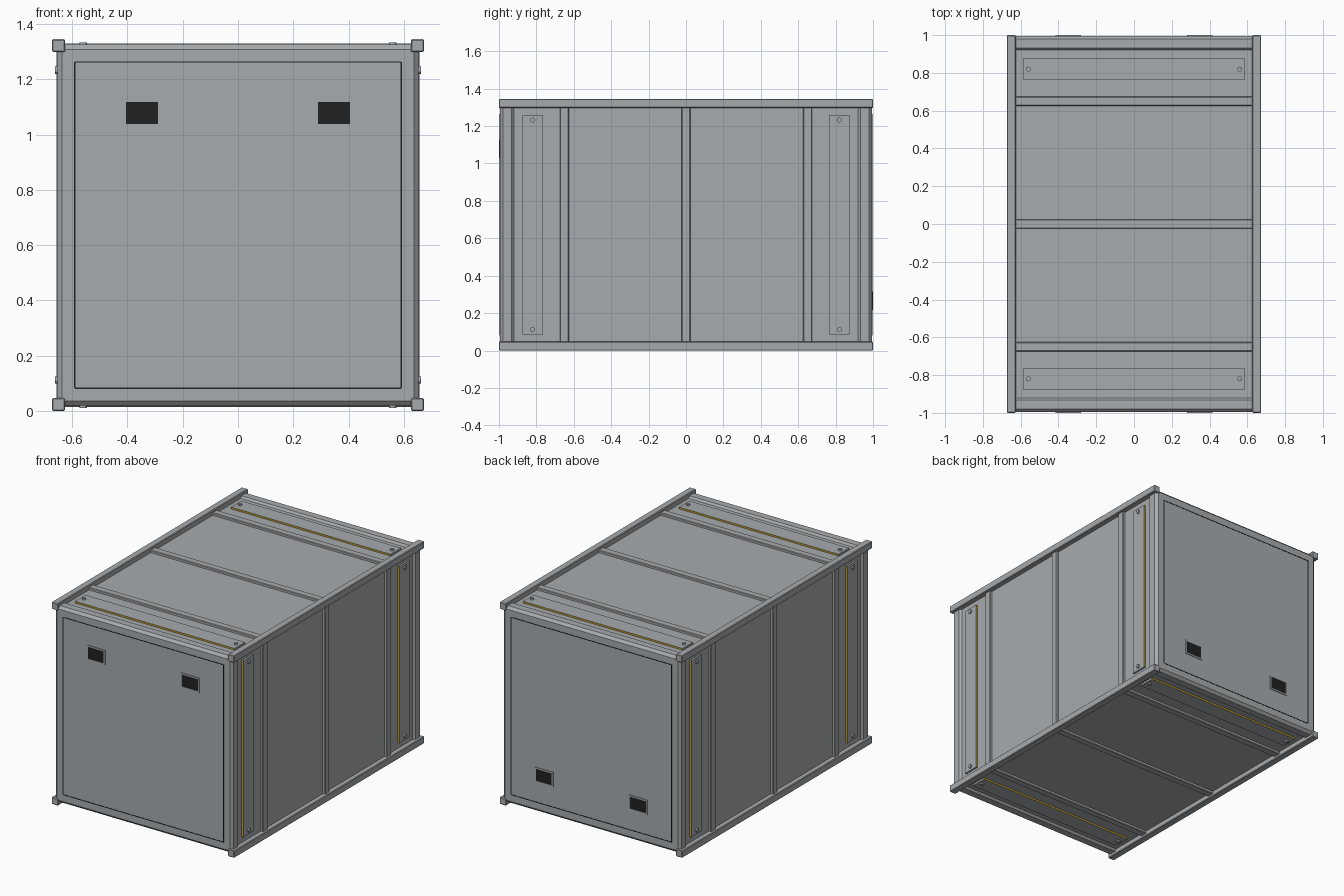
import bpy, bmesh, math
from mathutils import Matrix, Vector

if "Cube" in bpy.data.objects:
    bpy.data.objects.remove(bpy.data.objects["Cube"])

H = 0.6725  # half height; the cross-section is square


def material(name, col):
    m = bpy.data.materials.new(name)
    m.diffuse_color = (*col, 1)
    m.use_nodes = True
    m.node_tree.nodes["Principled BSDF"].inputs["Base Color"].default_value = m.diffuse_color
    return m


grey = material("steel grey", (0.39, 0.41, 0.425))
black = material("vent black", (0.015, 0.015, 0.016))
yellow = material("edge yellow", (0.48, 0.33, 0.03))


def finish(name, bm, mats, mat4=Matrix()):
    bm.transform(mat4)
    bmesh.ops.recalc_face_normals(bm, faces=bm.faces)
    me = bpy.data.meshes.new(name)
    bm.to_mesh(me)
    bm.free()
    for m in mats:
        me.materials.append(m)
    ob = bpy.data.objects.new(name, me)
    bpy.context.collection.objects.link(ob)
    return ob


def box(name, lo, hi, mat=grey, mat4=Matrix(), bevel=0, edge_mat=None):
    lo, hi = Vector(lo), Vector(hi)
    bm = bmesh.new()
    bmesh.ops.create_cube(bm, size=1)
    bm.transform(Matrix.Translation((lo + hi) / 2) @ Matrix.Diagonal((*(hi - lo), 1)))
    if edge_mat:  # long edges facing along y take the second colour
        for f in bm.faces:
            f.material_index = int(abs(f.normal.y) > 0.9)
    if bevel:
        bmesh.ops.bevel(bm, geom=bm.edges[:], offset=bevel, segments=1, affect='EDGES')
    return finish(name, bm, [mat, edge_mat] if edge_mat else [mat], mat4)


def disc(name, x, y, z, r, h, mat4):
    bm = bmesh.new()
    bmesh.ops.create_cone(bm, cap_ends=True, segments=12, radius1=r, radius2=r, depth=h,
                          matrix=Matrix.Translation((x, y, z)))
    finish(name, bm, [grey], mat4)


CENTRE = Matrix.Translation((0, 0, H))

# Main body behind the recessed panels
box("body", (-0.64, -0.925, -0.64), (0.64, 0.925, 0.64), mat4=CENTRE)

# Four long corner rails
for sx in (-1, 1):
    for sz in (-1, 1):
        cx, cz = sx * 0.649, sz * 0.649
        box("corner_rail", (cx - 0.0235, -1, cz - 0.0235), (cx + 0.0235, 1, cz + 0.0235),
            mat4=CENTRE, bevel=0.004)

# Side, roof and floor details: same set turned about the long axis
for i, side in enumerate(("roof", "right", "floor", "left")):
    T = CENTRE @ Matrix.Rotation(i * math.pi / 2, 4, 'Y')
    for y in (-0.65, 0, 0.65):
        box(side + "_rib", (-0.63, y - 0.024, 0.63), (0.63, y + 0.024, 0.657),
            mat4=T, bevel=0.004)
    for y in (-0.82, 0.82):
        box(side + "_cover_strip", (-0.587, y - 0.055, 0.63), (0.587, y + 0.055, 0.652),
            mat4=T, edge_mat=yellow)
        for x in (-0.56, 0.56):
            disc(side + "_strip_bolt", x, y, 0.654, 0.013, 0.014, T)

# Two end walls; the rear one is the front turned about the x axis
for name, T in (("front", CENTRE), ("rear", CENTRE @ Matrix.Rotation(math.pi, 4, 'X'))):
    # chamfered end frame lofted from square rings
    bm = bmesh.new()
    rings = []
    for y, s in ((-0.92, 0.64), (-0.932, 0.653), (-0.979, 0.653), (-0.995, 0.636)):
        rings.append([bm.verts.new((a * s, y, b * s))
                      for a, b in ((-1, -1), (1, -1), (1, 1), (-1, 1))])
    for r0, r1 in zip(rings, rings[1:]):
        for k in range(4):
            bm.faces.new((r0[k], r0[(k + 1) % 4], r1[(k + 1) % 4], r1[k]))
    bm.faces.new(rings[0])
    bm.faces.new(rings[-1])
    finish(name + "_end_wall", bm, [grey], T)

    # thin dark seam around the door panel
    a, w = 0.59, 0.0025
    y0, y1 = -0.9965, -0.99
    for s in (-1, 1):
        box(name + "_seam_side", (s * a - w, y0, -a), (s * a + w, y1, a), black, T)
        box(name + "_seam_cross", (-a, y0, s * a - w), (a, y1, s * a + w), black, T)

    # framed vents
    for x in (-0.347, 0.347):
        z, hw, hh, t = 0.406, 0.0675, 0.0485, 0.009
        for s in (-1, 1):
            xs, zs = x + s * (hw - t / 2), z + s * (hh - t / 2)
            box(name + "_vent_frame_side", (xs - t / 2, -1, z - hh), (xs + t / 2, -0.99, z + hh), grey, T)
            box(name + "_vent_frame_cross", (x - hw, -1, zs - t / 2), (x + hw, -0.99, zs + t / 2), grey, T)
        box(name + "_vent_grille", (x - hw + t, -0.998, z - hh + t),
            (x + hw - t, -0.99, z + hh - t), black, T)
